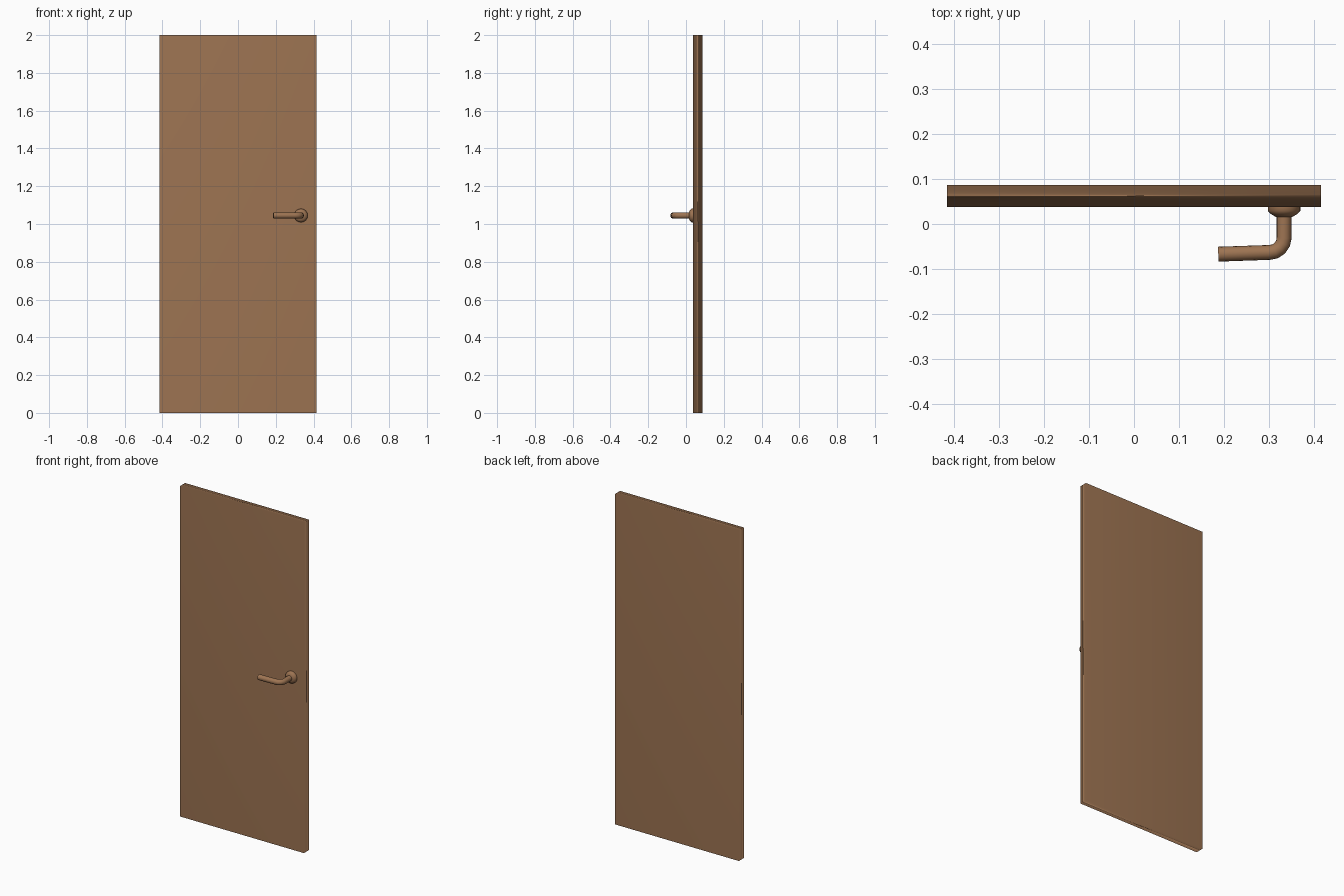
import bpy, bmesh
from math import cos, sin, pi, radians
from mathutils import Vector

if "Cube" in bpy.data.objects:
    bpy.data.objects.remove(bpy.data.objects["Cube"])

wood = bpy.data.materials.new("brown")
wood.diffuse_color = (0.34, 0.175, 0.085, 1)
wood.use_nodes = True
wood.node_tree.nodes["Principled BSDF"].inputs["Base Color"].default_value = wood.diffuse_color

HX, HZ = 0.333, 1.045        # handle centre
FRONT, BACK = 0.038, 0.087   # door faces


def add_object(name, bm):
    bmesh.ops.recalc_face_normals(bm, faces=bm.faces)
    mesh = bpy.data.meshes.new(name)
    bm.to_mesh(mesh)
    bm.free()
    mesh.materials.append(wood)
    obj = bpy.data.objects.new(name, mesh)
    bpy.context.collection.objects.link(obj)
    return obj


def smooth_by_angle(obj, angle=50):
    bpy.ops.object.select_all(action='DESELECT')
    obj.select_set(True)
    bpy.context.view_layer.objects.active = obj
    bpy.ops.object.shade_smooth_by_angle(angle=radians(angle))


def tube(name, centres, radii, sides):
    """Skin circular rings along a path lying in the horizontal plane."""
    bm = bmesh.new()
    rings = []
    pts = [Vector((x, y, HZ)) for x, y in centres]
    up = Vector((0, 0, 1))
    for i, (p, r) in enumerate(zip(pts, radii)):
        a = (p - pts[i - 1]).normalized() if i > 0 else Vector()
        b = (pts[i + 1] - p).normalized() if i < len(pts) - 1 else Vector()
        side = (a + b).normalized().cross(up)
        rings.append([bm.verts.new(p + r * (cos(t) * side + sin(t) * up))
                      for t in (2 * pi * k / sides for k in range(sides))])
    for r0, r1 in zip(rings, rings[1:]):
        for k in range(sides):
            j = (k + 1) % sides
            bm.faces.new((r0[k], r0[j], r1[j], r1[k]))
    bm.faces.new(rings[0])
    bm.faces.new(rings[-1])
    obj = add_object(name, bm)
    smooth_by_angle(obj)
    return obj


# Door panel: plain slab, shaded smooth with area-weighted normals
bm = bmesh.new()
bmesh.ops.create_cube(bm, size=1)
for v in bm.verts:
    v.co = (v.co.x * 0.83, (FRONT + BACK) / 2 + v.co.y * (BACK - FRONT), v.co.z * 2 + 1)
for f in bm.faces:
    f.smooth = True
panel = add_object("door_panel", bm)
panel.modifiers.new("weighted_normals", 'WEIGHTED_NORMAL').mode = 'FACE_AREA'

# Round rosette with a tapered front
ys = [FRONT + 0.002, 0.029, 0.022, 0.016]
tube("handle_rosette", [(HX, y) for y in ys], [0.036, 0.036, 0.029, 0.019], 24)

# Lever: stem out of the rosette, rounded bend, grip towards the hinge side
BEND = 0.032
path = [(HX, 0.022)]
for k in range(5):
    t = pi / 2 * k / 4
    path.append((HX - BEND * (1 - cos(t)), -0.031 - BEND * sin(t)))
path.append((0.187, -0.067))
tube("handle_lever", path, [0.0165] * len(path), 16)
